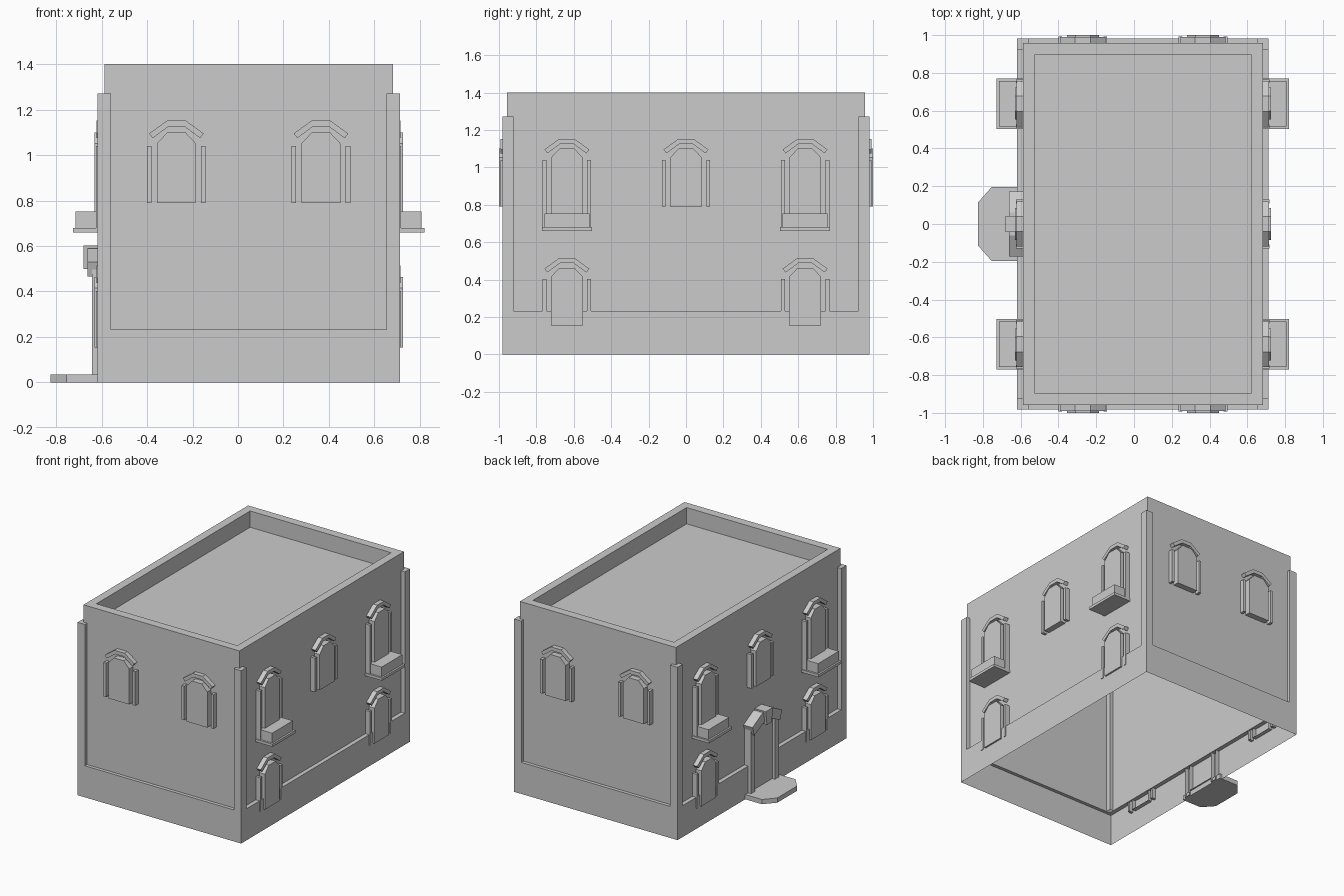
import bpy
from mathutils import Matrix, Vector

if "Cube" in bpy.data.objects:
    bpy.data.objects.remove(bpy.data.objects["Cube"])

CX = 0.047                # building centre in x (the door step sticks out on -x)
HX, HY = 0.635, 0.957     # half sizes of the walls


def make(name, verts, faces):
    mesh = bpy.data.meshes.new(name)
    mesh.from_pydata(verts, [], faces)
    obj = bpy.data.objects.new(name, mesh)
    bpy.context.collection.objects.link(obj)
    return obj


def rings(name, cx, cy, levels, cap=False):
    """Stack of rectangles (half x, half y, z), skinned from first to last."""
    verts = [(cx + sx * hx, cy + sy * hy, z) for hx, hy, z in levels
             for sx, sy in ((-1, -1), (1, -1), (1, 1), (-1, 1))]
    faces = [(k + i, k + (i + 1) % 4, k + 4 + (i + 1) % 4, k + 4 + i)
             for k in range(0, len(verts) - 4, 4) for i in range(4)]
    if cap:
        faces.append(tuple(range(len(verts) - 4, len(verts))))
    return make(name, verts, faces)


def prism(name, pts, depth, mat, back=False):
    """Outline extruded along local z; open where it meets the wall."""
    n = len(pts)
    verts = [mat @ Vector((u, v, d)) for d in (0, depth) for u, v in pts]
    faces = [(i, (i + 1) % n, n + (i + 1) % n, n + i) for i in range(n)]
    faces.append(tuple(range(n, 2 * n)))
    if back:
        faces.append(tuple(reversed(range(n))))
    return make(name, verts, faces)


def rect(u0, u1, v0, v1):
    return [(u0, v0), (u1, v0), (u1, v1), (u0, v1)]


def mirrored(right):
    """Complete a right-hand half outline (bottom to top) to both sides."""
    return right + [(-u, v) for u, v in reversed(right)]


def arch(outer, inner):
    """Three-sided arch band from right-hand outer and inner points."""
    return outer + [(-u, v) for u, v in reversed(outer)] + \
        [(-u, v) for u, v in inner] + list(reversed(inner))


def wall_matrix(nx, ny, u, z=0.0):
    """Local x runs along the wall, y is up, z points out of the wall."""
    along, out = Vector((-ny, nx, 0)), Vector((nx, ny, 0))
    pos = Vector((CX + nx * HX, ny * HY, z)) + along * u
    m = Matrix((along, (0, 0, 1), out)).transposed().to_4x4()
    return Matrix.Translation(pos) @ m


def window(label, nx, ny, u, z, drop=0.0):
    m = wall_matrix(nx, ny, u, z)
    prism(label + "_window_pane",
          mirrored([(0.085, -drop), (0.085, 0.262), (0.04, 0.31)]), 0.043, m)
    for s, side in ((-1, "left"), (1, "right")):
        prism(f"{label}_window_{side}_jamb",
              rect(s * 0.119 - 0.01, s * 0.119 + 0.01, -drop, 0.25), 0.036, m)
    prism(label + "_window_arch",
          arch([(0.12, 0.305), (0.041, 0.362)], [(0.104, 0.285), (0.036, 0.335)]),
          0.034, m, True)


def balcony(label, nx, ny, u):
    m = wall_matrix(nx, ny, u)
    prism(label + "_balcony_slab", rect(-0.134, 0.134, 0.66, 0.68), 0.139, m)
    prism(label + "_balcony_box", rect(-0.12, 0.12, 0.68, 0.752), 0.126, m)


# Hollow shell: plinth, walls, parapet with sunken roof
PX, PY = 0.666, 0.982
rings("plinth", CX, 0, [(PX, PY, 0), (PX, PY, 0.232), (HX, HY, 0.232)])
rings("walls", CX, 0, [(HX, HY, 0.232), (HX, HY, 1.4)])
rings("parapet_roof", CX, 0,
      [(HX, HY, 1.4), (0.574, 0.894, 1.4), (0.574, 0.894, 1.28)], cap=True)

# Corner pilasters
for sx in (-1, 1):
    for sy in (-1, 1):
        rings("corner_pilaster", CX + sx * (PX - 0.03), sy * (PY - 0.03),
              [(0.03, 0.03, 0.232), (0.03, 0.03, 1.272)], cap=True)

# Front and back windows
for ny, label in ((-1, "front"), (1, "back")):
    for u in (-0.318, 0.318):
        window(label, 0, ny, u, 0.79)

# Side windows and balconies
for nx, label in ((-1, "left"), (1, "right")):
    window(label + "_middle", nx, 0, 0, 0.79)
    for u in (-0.637, 0.637):
        window(label + "_upper", nx, 0, u, 0.79, drop=0.11)
        window(label + "_lower", nx, 0, u, 0.153)
        balcony(label, nx, 0, u)

# Door with jambs, arched hood and keystone on the left side
door = wall_matrix(-1, 0, 0)
prism("door_panel", mirrored([(0.115, 0.035), (0.115, 0.48), (0.05, 0.52)]), 0.034, door)
for s in (-1, 1):
    prism("door_jamb", rect(s * 0.138 - 0.023, s * 0.138 + 0.023, 0, 0.5), 0.055, door)
prism("door_hood", arch([(0.172, 0.53), (0.06, 0.59)], [(0.15, 0.465), (0.045, 0.515)]),
      0.074, door, True)
prism("door_keystone", [(-0.028, 0.5), (0.028, 0.5), (0.042, 0.602), (-0.042, 0.602)],
      0.091, door)

# Chamfered door step
prism("door_step", [(-0.6, 0.195), (-0.754, 0.195), (-0.825, 0.115),
                    (-0.825, -0.115), (-0.754, -0.195), (-0.6, -0.195)],
      0.035, Matrix.Identity(4), True)
